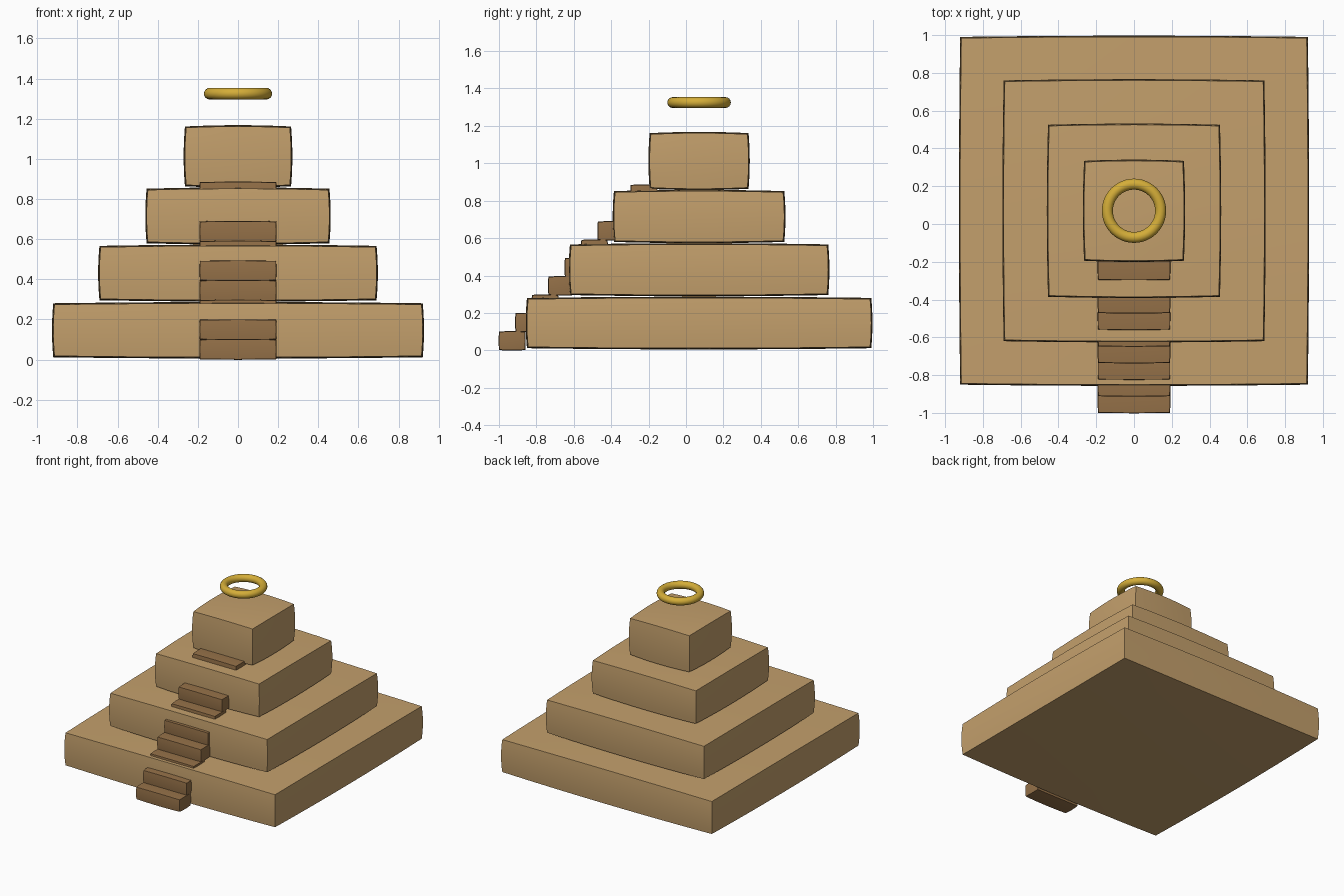
import bpy
import bmesh
from mathutils import Vector

if "Cube" in bpy.data.objects:
    bpy.data.objects.remove(bpy.data.objects["Cube"], do_unlink=True)

CENTRE_Y = 0.07


def make_material(name, colour):
    mat = bpy.data.materials.new(name)
    mat.use_nodes = True
    mat.diffuse_color = (*colour, 1)
    mat.node_tree.nodes["Principled BSDF"].inputs["Base Color"].default_value = (*colour, 1)
    return mat


def finish(obj, mat, angle):
    obj.data.materials.append(mat)
    bpy.ops.object.select_all(action="DESELECT")
    obj.select_set(True)
    bpy.context.view_layer.objects.active = obj
    bpy.ops.object.shade_smooth_by_angle(angle=angle)


def pillow_block(name, low, high, bulge, mat):
    """Box between two corners whose faces and edges swell gently outward."""
    low, high = Vector(low), Vector(high)
    centre, half = (low + high) / 2, (high - low) / 2
    bm = bmesh.new()
    bmesh.ops.create_cube(bm, size=2)
    bmesh.ops.subdivide_edges(bm, edges=bm.edges[:], cuts=7, use_grid_fill=True)
    for v in bm.verts:
        unit = v.co.copy()
        dome = [1 - c * c for c in unit]
        for i in range(3):
            swell = bulge * (dome[i - 1] + dome[i - 2]) / 2
            v.co[i] = centre[i] + unit[i] * (half[i] + swell)
    mesh = bpy.data.meshes.new(name)
    bm.to_mesh(mesh)
    bm.free()
    obj = bpy.data.objects.new(name, mesh)
    bpy.context.collection.objects.link(obj)
    finish(obj, mat, 0.6)


sandstone = make_material("sandstone", (0.55, 0.35, 0.15))
brown_stone = make_material("brown stone", (0.30, 0.165, 0.065))
gold = make_material("gold", (0.66, 0.42, 0.04))

# Stacked tiers: half width, bottom and top at the corners
tiers = [(0.914, 0.018, 0.274), (0.684, 0.302, 0.56),
         (0.449, 0.586, 0.845), (0.258, 0.87, 1.155)]
for n, (half, bottom, top) in enumerate(tiers, 1):
    pillow_block(f"tier_{n}", (-half, CENTRE_Y - half, bottom),
                 (half, CENTRE_Y + half, top), 0.013, sandstone)

# Staircase climbing the front, partly sunk into the tiers
RISE, RUN, DEPTH = 0.098, 0.088, 0.135
for n in range(9):
    front = RUN * n - 0.997
    pillow_block(f"step_{n + 1}", (-0.188, front, RISE * n + 0.004),
                 (0.188, front + DEPTH, RISE * (n + 1)), 0.005, brown_stone)

# Floating ring above the summit
bpy.ops.mesh.primitive_torus_add(major_radius=0.141, minor_radius=0.029,
                                 major_segments=48, minor_segments=16,
                                 location=(0, CENTRE_Y, 1.325))
ring = bpy.context.object
ring.name = "floating_ring"
finish(ring, gold, 1.0)
